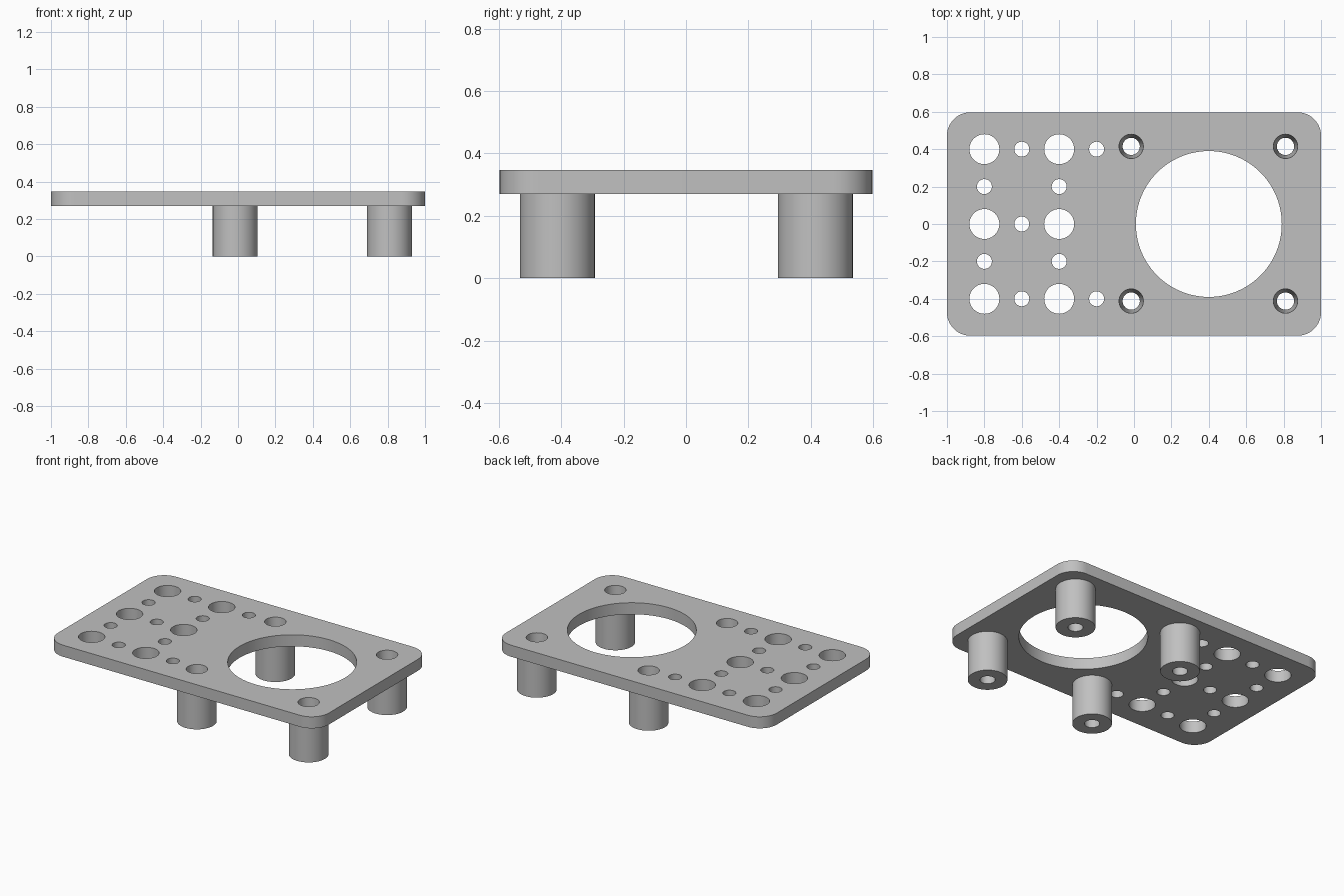
import bpy, bmesh
from math import cos, sin, pi

cube = bpy.data.objects.get("Cube")
if cube:
    bpy.data.objects.remove(cube, do_unlink=True)

grey = bpy.data.materials.new("plain grey")
grey.use_nodes = True
colour = (0.53, 0.53, 0.53, 1)
grey.diffuse_color = colour
grey.node_tree.nodes["Principled BSDF"].inputs["Base Color"].default_value = colour

HALF_X, HALF_Y, CORNER = 1.0, 0.597, 0.125
BOTTOM, TOP = 0.27, 0.347
POST_R, BORE_TOP, BORE_LOW = 0.12, 0.065, 0.046
SEGS = 48
posts = [(x, y) for x in (-0.015, 0.81) for y in (-0.412, 0.415)]


def arc(cx, cy, r, start, sweep, n):
    return [(cx + r * cos(start + sweep * i / n), cy + r * sin(start + sweep * i / n))
            for i in range(n + 1)]


def circle(cx, cy, r, n=SEGS):
    return arc(cx, cy, r, 0, 2 * pi, n)[:-1]


def finish(obj):
    obj.data.materials.clear()
    obj.data.materials.append(grey)
    bpy.ops.object.select_all(action='DESELECT')
    obj.select_set(True)
    bpy.context.view_layer.objects.active = obj
    bpy.ops.object.shade_smooth_by_angle(angle=pi / 6)


def mesh_object(name, bm):
    bmesh.ops.recalc_face_normals(bm, faces=bm.faces)
    mesh = bpy.data.meshes.new(name)
    bm.to_mesh(mesh)
    bm.free()
    obj = bpy.data.objects.new(name, mesh)
    bpy.context.collection.objects.link(obj)
    finish(obj)
    return obj


# Plate outline with rounded corners
outline = []
for i, (sx, sy) in enumerate([(1, 1), (-1, 1), (-1, -1), (1, -1)]):
    outline += arc(sx * (HALF_X - CORNER), sy * (HALF_Y - CORNER), CORNER, i * pi / 2, pi / 2, 12)

# Large opening, post bores, and the grid of large and small holes
loops = [outline, circle(0.4, 0, 0.39, 96)]
loops += [circle(x, y, BORE_TOP) for x, y in posts]
for x in (-0.8, -0.4):
    loops += [circle(x, y, 0.08) for y in (-0.4, 0, 0.4)]
    loops += [circle(x, y, 0.04) for y in (-0.2, 0.2)]
loops += [circle(-0.6, y, 0.04) for y in (-0.4, 0, 0.4)]
loops += [circle(-0.2, y, 0.04) for y in (-0.4, 0.4)]

# Filled, extruded profile turned into the plate mesh
curve = bpy.data.curves.new("plate_profile", 'CURVE')
curve.dimensions = '2D'
curve.fill_mode = 'BOTH'
curve.extrude = (TOP - BOTTOM) / 2
for pts in loops:
    spline = curve.splines.new('POLY')
    spline.points.add(len(pts) - 1)
    for p, (x, y) in zip(spline.points, pts):
        p.co = (x, y, 0, 1)
    spline.use_cyclic_u = True
profile = bpy.data.objects.new("plate_profile", curve)
bpy.context.collection.objects.link(profile)
bpy.context.view_layer.update()
evaluated = profile.evaluated_get(bpy.context.evaluated_depsgraph_get())
plate_mesh = bpy.data.meshes.new_from_object(evaluated)
bm = bmesh.new()
bm.from_mesh(plate_mesh)
bpy.data.objects.remove(profile, do_unlink=True)
bmesh.ops.remove_doubles(bm, verts=bm.verts, dist=0.0001)
bmesh.ops.translate(bm, verts=bm.verts, vec=(0, 0, (TOP + BOTTOM) / 2))
mesh_object("plate", bm)

# Hollow posts with a tapered bore running up through the plate
section = [(POST_R, BOTTOM), (POST_R, 0), (BORE_LOW, 0), (BORE_TOP, TOP)]
for (x, y), name in zip(posts, ("front_right", "back_right", "front_left", "back_left")):
    bm = bmesh.new()
    rings = [[bm.verts.new((px, py, z)) for px, py in circle(x, y, r)] for r, z in section]
    for a, b in zip(rings, rings[1:]):
        for i in range(SEGS):
            j = (i + 1) % SEGS
            bm.faces.new((a[i], b[i], b[j], a[j]))
    # Shoulder hidden against the plate keeps the normals consistent
    for i in range(SEGS):
        j = (i + 1) % SEGS
        bm.faces.new((rings[-1][i], rings[0][i], rings[0][j], rings[-1][j]))
    mesh_object("post_" + name, bm)
